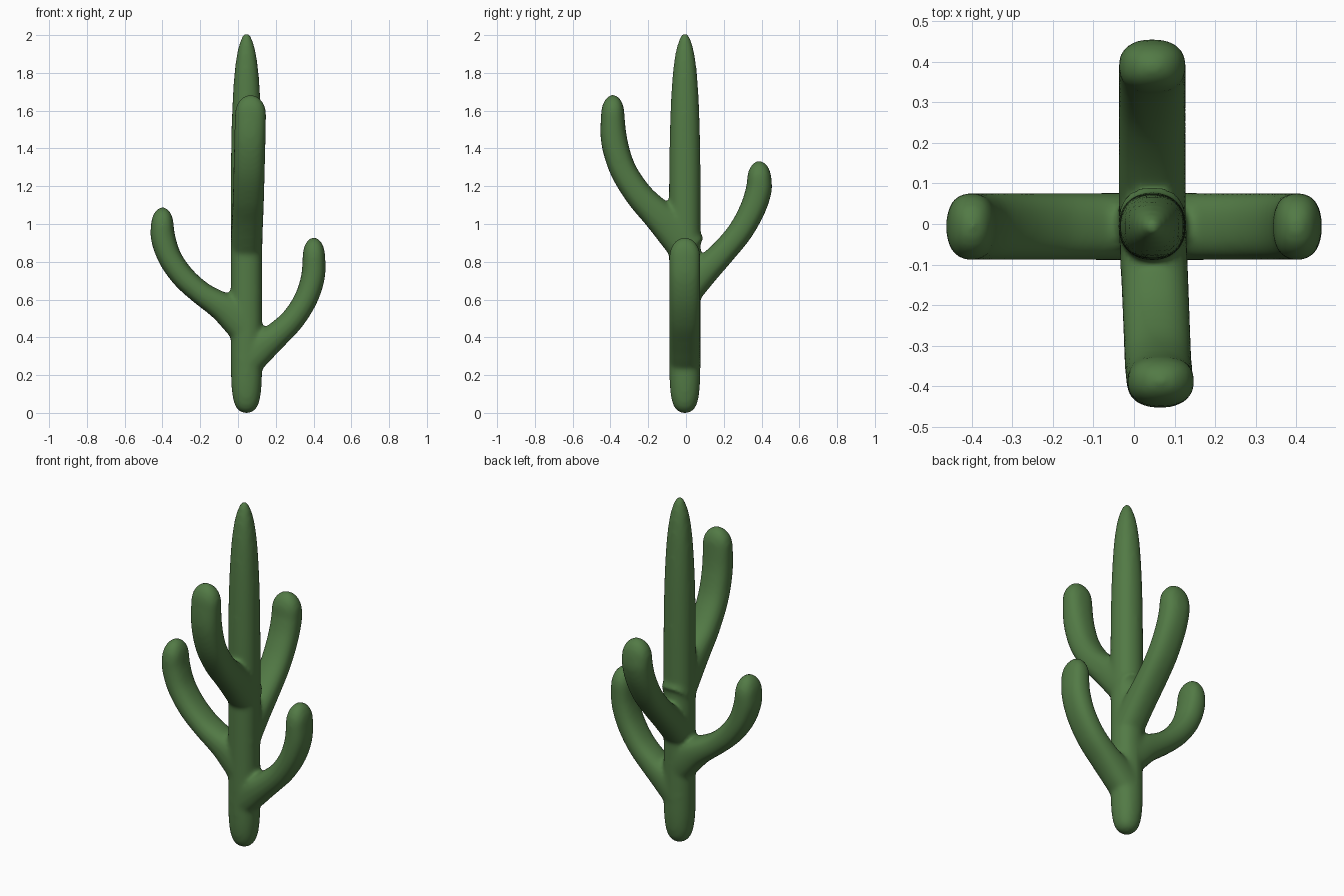
import bpy, bmesh, math
from mathutils import Vector

if "Cube" in bpy.data.objects:
    bpy.data.objects.remove(bpy.data.objects["Cube"])

CX, CY = 0.045, -0.006          # trunk axis


def spline(pts, n=6):
    """Catmull-Rom resampling of a list of equal-length tuples."""
    v = [pts[0]] + pts + [pts[-1]]
    out = []
    for i in range(1, len(v) - 2):
        for k in range(n):
            t = k / n
            out.append(tuple(
                0.5 * (2 * b + (c - a) * t + (2 * a - 5 * b + 4 * c - d) * t * t
                       + (3 * b - a - 3 * c + d) * t ** 3)
                for a, b, c, d in zip(*v[i - 1:i + 3])))
    return out + [tuple(pts[-1])]


def skin(bm, rings, seg=32, power=2.4):
    """Skin rings of (centre, axis_a, axis_b) with rounded-square sections."""
    loops = []
    for c, a, b in rings:
        loop = []
        for k in range(seg):
            t = 2 * math.pi * k / seg
            ct, st = math.cos(t), math.sin(t)
            u = math.copysign(abs(ct) ** (2 / power), ct)
            w = math.copysign(abs(st) ** (2 / power), st)
            loop.append(bm.verts.new(c + a * u + b * w))
        loops.append(loop)
    for p, q in zip(loops, loops[1:]):
        for k in range(seg):
            j = (k + 1) % seg
            bm.faces.new((p[k], p[j], q[j], q[k]))
    bm.faces.new(loops[0][::-1])
    bm.faces.new(loops[-1])


def arm(bm, out, path, drift=0.0, side_r=0.083):
    """Arm growing along 'out'; path holds (distance, height, thickness)."""
    out = Vector(out)
    side = Vector((0, 0, 1)).cross(out)
    pts = spline(path)
    base = Vector((CX, CY, 0)) if out.y else Vector((0, CY, 0))
    pos = [base * 1 + out * (d - (CY * out.y)) + Vector((drift * i / len(pts), 0, z))
           for i, (d, z, r) in enumerate(pts)]
    rings = []
    for i, p in enumerate(pos):
        tan = (pos[min(i + 1, len(pos) - 1)] - pos[max(i - 1, 0)]).normalized()
        rings.append((p, side.cross(tan).normalized() * pts[i][2], side * side_r))
    # domed tip
    c, a, b = rings[-1]
    for k in range(1, 9):
        t = math.pi / 2 * k / 8.2
        rings.append((c + Vector((0, 0, 0.105 * math.sin(t))),
                      a * math.cos(t), b * math.cos(t)))
    skin(bm, rings)


bm = bmesh.new()

# trunk: (height, half width)
trunk = spline([(0.0, 0.02), (0.015, 0.045), (0.05, 0.065), (0.12, 0.078), (0.25, 0.083),
                (0.6, 0.083), (1.0, 0.084), (1.3, 0.083), (1.55, 0.078), (1.75, 0.068),
                (1.88, 0.054), (1.96, 0.036), (2.012, 0.014)])
skin(bm, [(Vector((CX, CY, z)), Vector((r, 0, 0)), Vector((0, r, 0))) for z, r in trunk], power=2.2)

# left, right, front and back arms
arm(bm, (-1, 0, 0), [(-0.04, 0.46, 0.10), (0.05, 0.54, 0.085), (0.12, 0.585, 0.07), (0.2, 0.638, 0.062),
                     (0.29, 0.72, 0.062), (0.36, 0.82, 0.063), (0.395, 0.92, 0.065), (0.401, 0.985, 0.061)])
arm(bm, (1, 0, 0), [(0.03, 0.26, 0.09), (0.12, 0.345, 0.085), (0.2, 0.408, 0.07), (0.29, 0.495, 0.063),
                    (0.36, 0.605, 0.062), (0.397, 0.72, 0.063), (0.402, 0.825, 0.06)])
arm(bm, (0, -1, 0), [(-0.02, 0.86, 0.10), (0.08, 0.98, 0.095), (0.16, 1.06, 0.082), (0.25, 1.155, 0.073),
                     (0.335, 1.29, 0.07), (0.38, 1.44, 0.07), (0.388, 1.58, 0.062)], drift=0.022)
arm(bm, (0, 1, 0), [(-0.02, 0.61, 0.08), (0.08, 0.73, 0.077), (0.2, 0.855, 0.067), (0.29, 0.965, 0.066),
                    (0.355, 1.085, 0.068), (0.385, 1.18, 0.069), (0.388, 1.23, 0.065)])

bmesh.ops.recalc_face_normals(bm, faces=bm.faces)
mesh = bpy.data.meshes.new("cactus")
bm.to_mesh(mesh)
bm.free()
cactus = bpy.data.objects.new("cactus", mesh)
bpy.context.collection.objects.link(cactus)

green = bpy.data.materials.new("cactus green")
green.diffuse_color = (0.085, 0.195, 0.06, 1)
green.use_nodes = True
green.node_tree.nodes["Principled BSDF"].inputs["Base Color"].default_value = green.diffuse_color
mesh.materials.append(green)

# fuse the limbs into one skin and soften the joints
fuse = cactus.modifiers.new("fuse", 'REMESH')
fuse.mode = 'VOXEL'
fuse.voxel_size = 0.011
fuse.use_smooth_shade = True
soft = cactus.modifiers.new("soften", 'SMOOTH')
soft.factor = 0.5
soft.iterations = 14
